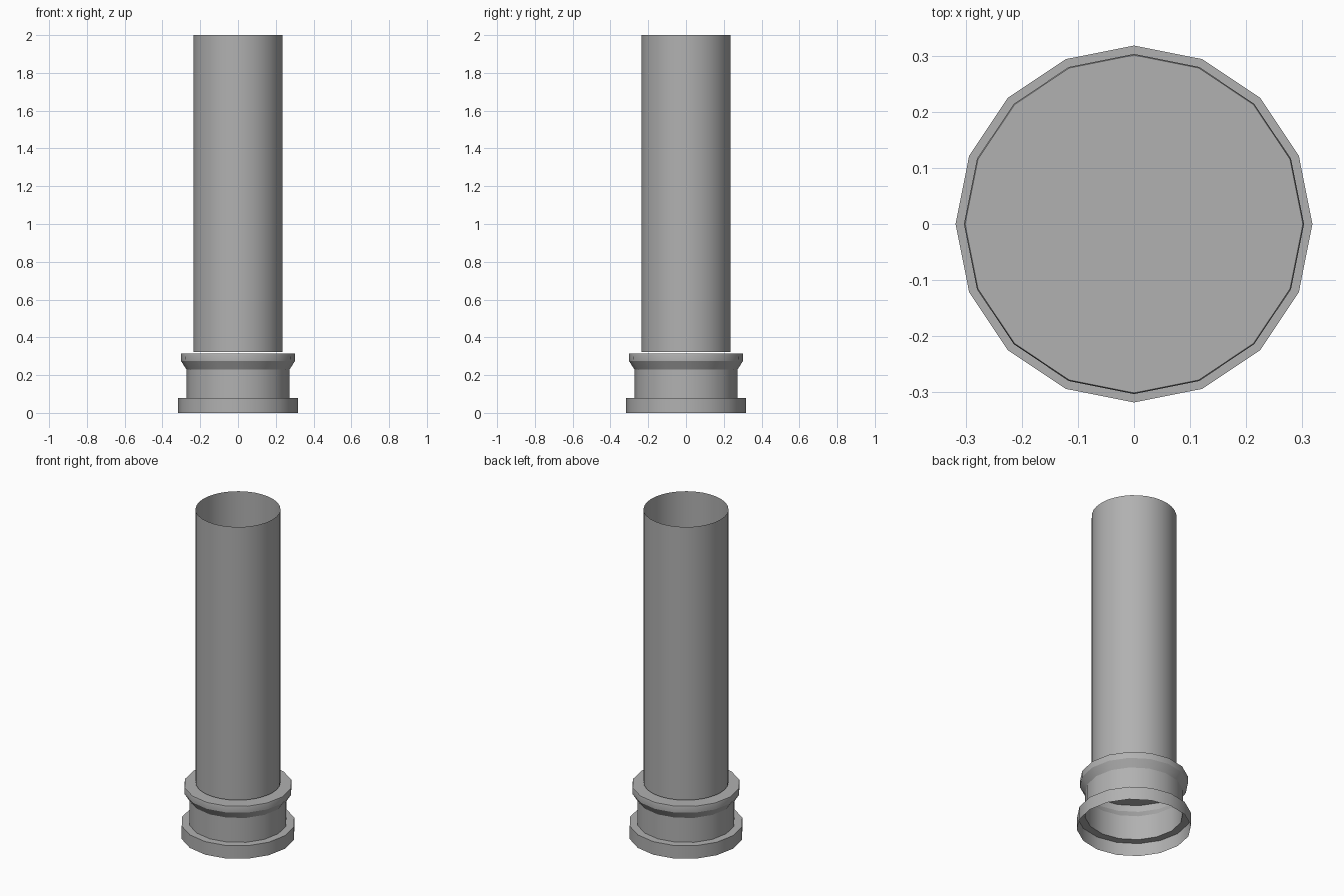
import bpy, bmesh, math

if "Cube" in bpy.data.objects:
    bpy.data.objects.remove(bpy.data.objects["Cube"])

# Mid grey for every part
grey = bpy.data.materials.new("mid_grey")
grey.diffuse_color = (0.44, 0.44, 0.44, 1)
grey.use_nodes = True
grey.node_tree.nodes["Principled BSDF"].inputs["Base Color"].default_value = grey.diffuse_color


def lathe(name, profile, sides, cap_top=False):
    """Thin revolved shell from (radius, height) pairs."""
    bm = bmesh.new()
    rings = []
    for r, z in profile:
        rings.append([bm.verts.new((r * math.cos(2 * math.pi * i / sides),
                                    r * math.sin(2 * math.pi * i / sides), z))
                      for i in range(sides)])
    for a, b in zip(rings, rings[1:]):
        for i in range(sides):
            j = (i + 1) % sides
            bm.faces.new((a[i], a[j], b[j], b[i]))
    if cap_top:
        bm.faces.new(rings[-1])
    mesh = bpy.data.meshes.new(name)
    bm.to_mesh(mesh)
    bm.free()
    mesh.materials.append(grey)
    ob = bpy.data.objects.new(name, mesh)
    bpy.context.collection.objects.link(ob)
    bpy.ops.object.select_all(action='DESELECT')
    ob.select_set(True)
    bpy.context.view_layer.objects.active = ob
    bpy.ops.object.shade_smooth_by_angle(angle=math.radians(30))
    return ob


# Base: foot ring, neck, flared collar and closed top, open underneath
lathe("column_base", [(0.318, 0), (0.318, 0.08), (0.273, 0.08), (0.273, 0.23),
                      (0.302, 0.275), (0.303, 0.307), (0.301, 0.314)], 16, cap_top=True)

# Round open shaft, floating just above the base
lathe("column_shaft", [(0.236, 0.323), (0.236, 2.0)], 32)
